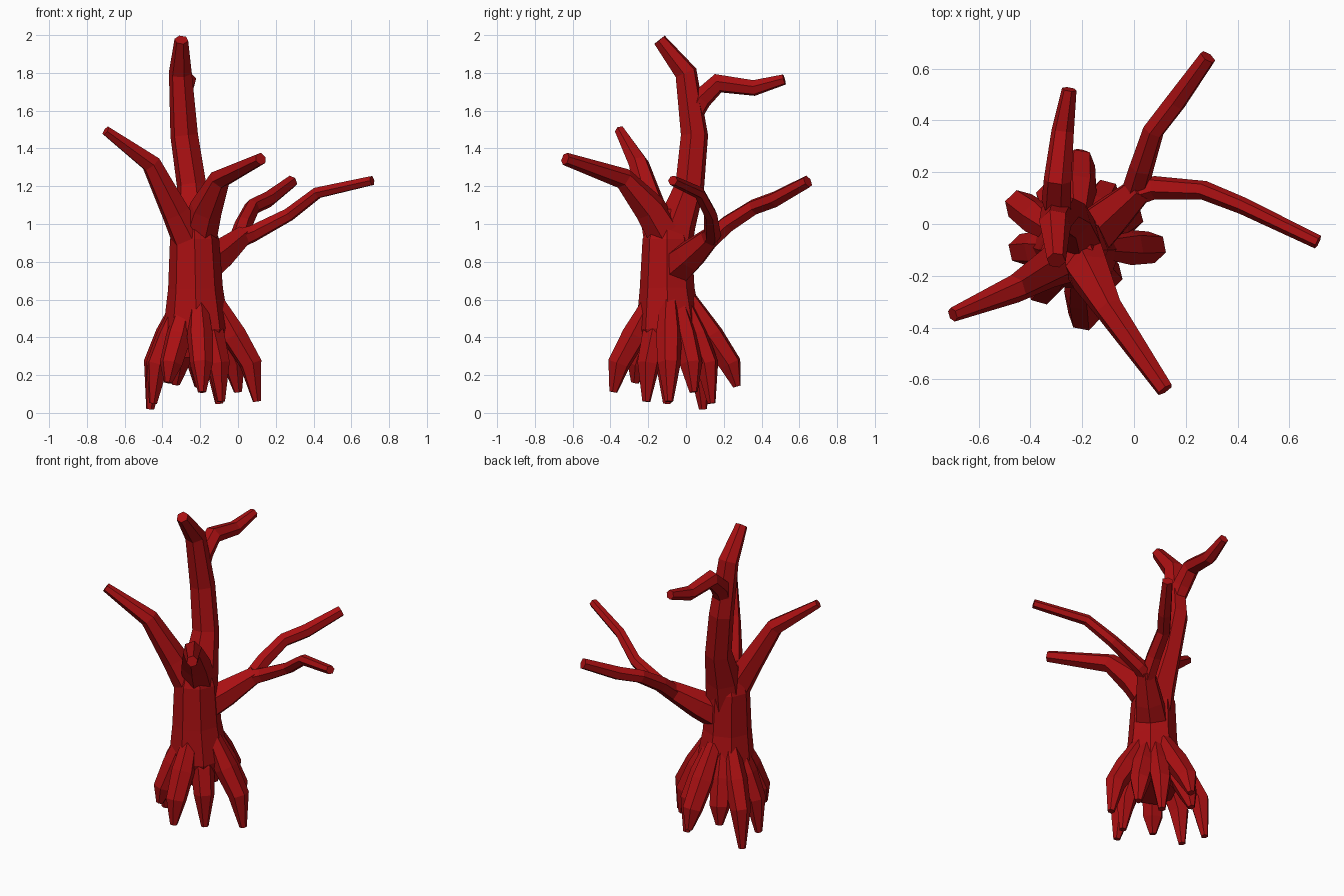
import bpy
import bmesh
from math import cos, sin, tau
from mathutils import Vector

cube = bpy.data.objects.get("Cube")
if cube:
    bpy.data.objects.remove(cube, do_unlink=True)

bark = bpy.data.materials.new("dark_red_bark")
bark.use_nodes = True
bark.diffuse_color = (0.4, 0.005, 0.006, 1)
bark.node_tree.nodes["Principled BSDF"].inputs["Base Color"].default_value = bark.diffuse_color


def limb(name, path, sides=6):
    """Faceted tapering tube through (x, y, z, radius) stations."""
    pts = [Vector(p[:3]) for p in path]
    bm = bmesh.new()
    rings = []
    axis = side = None
    for i, (p, station) in enumerate(zip(pts, path)):
        before = (p - pts[i - 1]).normalized() if i else Vector()
        after = (pts[i + 1] - p).normalized() if i + 1 < len(pts) else Vector()
        tangent = (before + after).normalized()
        if side is None:
            side = tangent.orthogonal().normalized()
        else:
            side = axis.rotation_difference(tangent) @ side
        axis = tangent
        up = axis.cross(side)
        rings.append([bm.verts.new(p + station[3] * (side * cos(tau * k / sides) + up * sin(tau * k / sides)))
                      for k in range(sides)])
    for a, b in zip(rings, rings[1:]):
        for k in range(sides):
            n = (k + 1) % sides
            bm.faces.new((a[k], a[n], b[n], b[k]))
    bm.faces.new(rings[0][::-1])
    bm.faces.new(rings[-1])
    bmesh.ops.recalc_face_normals(bm, faces=bm.faces)
    mesh = bpy.data.meshes.new(name)
    bm.to_mesh(mesh)
    bm.free()
    mesh.materials.append(bark)
    obj = bpy.data.objects.new(name, mesh)
    bpy.context.collection.objects.link(obj)
    return obj


# Trunk and its leaning upper stem
limb("trunk", [(-.22, -.08, .3, .13), (-.22, -.09, .45, .175), (-.225, -.1, .66, .145),
               (-.23, -.1, .92, .13), (-.23, -.1, 1.08, .07)], 8)
limb("upper_stem", [(-.22, -.1, .75, .12), (-.23, -.05, 1, .105), (-.245, .02, 1.2, .08),
                    (-.285, .045, 1.47, .075), (-.305, 0, 1.8, .062), (-.3, -.14, 1.975, .037)])

# Branches
limb("back_branch", [(-.29, .03, 1.56, .05), (-.3, .08, 1.66, .058), (-.295, .17, 1.745, .054),
                     (-.275, .36, 1.72, .044), (-.25, .52, 1.765, .029)])
limb("right_branch", [(-.24, -.12, .88, .1), (-.33, -.17, 1.06, .078),
                      (-.46, -.25, 1.32, .055), (-.7, -.35, 1.495, .028)])
limb("front_branch", [(-.21, -.1, .93, .1), (-.17, -.19, 1.08, .088),
                      (-.095, -.33, 1.24, .057), (.12, -.64, 1.345, .034)])
limb("left_bough", [(-.22, -.09, .74, .11), (-.1, .02, .83, .088), (.03, .14, .94, .055)])
limb("left_back_branch", [(0, .12, .91, .052), (.03, .22, 1, .048), (.075, .36, 1.09, .043),
                          (.16, .47, 1.13, .043), (.285, .645, 1.225, .034)])
limb("left_front_branch", [(0, .12, .92, .055), (.08, .14, .95, .046), (.27, .13, 1.05, .037),
                           (.42, .07, 1.165, .033), (.71, -.07, 1.23, .027)])

# Roots arch outwards from the trunk, then drop to a blunt point
root_tips = [(-.465, .09, .02), (-.45, -.1, .05), (-.37, -.27, .16), (-.19, -.385, .11),
             (-.09, -.21, .06), (.1, -.09, .06), (0, .04, .11), (-.1, .135, .05),
             (-.21, .27, .14), (-.33, .13, .15)]
core = Vector((-.22, -.09))
for i, (x, y, z) in enumerate(root_tips):
    out = Vector((x, y)) - core
    path = []
    for reach, height, radius in ((.3, .6, .045), (.62, .41, .07), (.9, .26, .062), (1, z, .022)):
        spot = core + out * reach
        path.append((spot.x, spot.y, height, radius))
    limb(f"root_{i + 1}", path)
